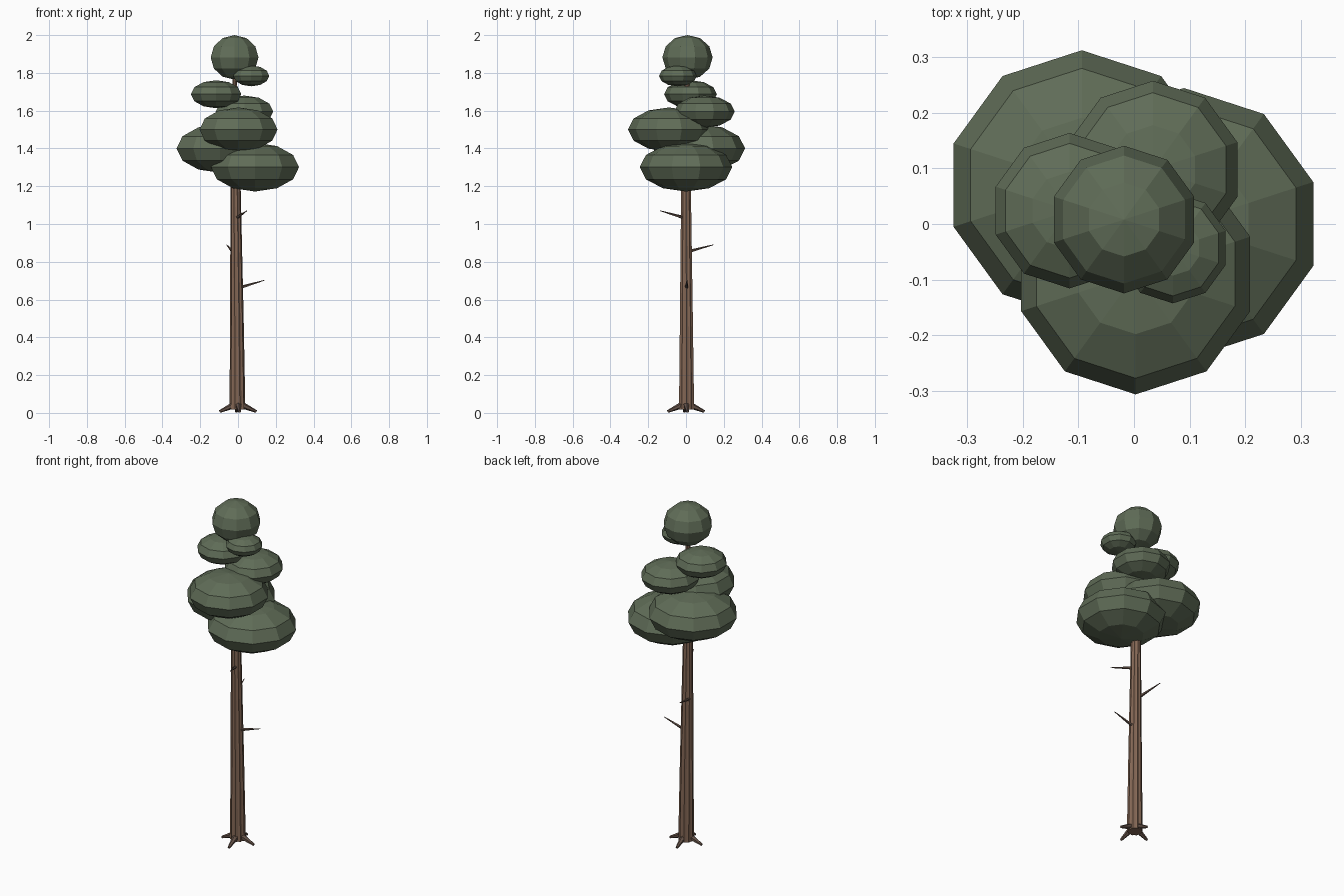
import bpy, bmesh, math
from mathutils import Vector, Matrix

if "Cube" in bpy.data.objects:
    bpy.data.objects.remove(bpy.data.objects["Cube"])


def material(name, rgb):
    m = bpy.data.materials.new(name)
    m.diffuse_color = (*rgb, 1)
    m.use_nodes = True
    m.node_tree.nodes["Principled BSDF"].inputs["Base Color"].default_value = m.diffuse_color
    return m


BARK = material("bark", (0.23, 0.135, 0.09))
DARK_BARK = material("dark_bark", (0.13, 0.085, 0.065))
NEEDLES = material("needles", (0.115, 0.15, 0.095))


def finish(name, bm, mat):
    bmesh.ops.recalc_face_normals(bm, faces=bm.faces)
    mesh = bpy.data.meshes.new(name)
    bm.to_mesh(mesh)
    bm.free()
    mesh.materials.append(mat)
    ob = bpy.data.objects.new(name, mesh)
    bpy.context.collection.objects.link(ob)
    return ob


def limb(name, a, b, r1, r2, mat, sides=6):
    """Tapered stick from a to b."""
    a, b = Vector(a), Vector(b)
    d = b - a
    m = Matrix.Translation((a + b) / 2) @ d.to_track_quat('Z', 'Y').to_matrix().to_4x4()
    bm = bmesh.new()
    bmesh.ops.create_cone(bm, cap_ends=True, segments=sides, radius1=r1,
                          radius2=r2, depth=d.length, matrix=m)
    return finish(name, bm, mat)


# Fluted trunk: ridged rings lofted along a slight lean (x, y, z, radius)
path = [(-0.003, 0.003, 0.018, 0.042), (-0.006, 0.002, 0.5, 0.036),
        (-0.013, 0.0, 1.2, 0.027), (-0.018, 0.006, 1.85, 0.010)]
SIDES = 20
bm = bmesh.new()
rings = []
for x, y, z, r in path:
    ring = []
    for i in range(SIDES):
        t = 2 * math.pi * i / SIDES
        rr = r * (1.0 if i % 2 == 0 else 0.87)
        ring.append(bm.verts.new((x + rr * math.cos(t), y + rr * math.sin(t), z)))
    rings.append(ring)
for lo, hi in zip(rings, rings[1:]):
    for i in range(SIDES):
        j = (i + 1) % SIDES
        bm.faces.new((lo[i], lo[j], hi[j], hi[i]))
bm.faces.new(rings[0][::-1])
bm.faces.new(rings[-1])
finish("trunk", bm, BARK)

# Four flared roots
for k in range(4):
    t = math.radians(90 * k + 5)
    c, s = math.cos(t), math.sin(t)
    limb(f"root_{k + 1}", (0.02 * c, 0.02 * s, 0.042), (0.098 * c, 0.098 * s, 0.007),
         0.018, 0.007, DARK_BARK)

# Dead branch stubs
stubs = [((0.0, 0.003, 0.66), (0.14, 0.005, 0.702)),
         ((-0.025, 0.0, 0.85), (-0.06, 0.145, 0.89)),
         ((-0.012, 0.0, 1.03), (0.047, -0.137, 1.07))]
for k, (a, b) in enumerate(stubs):
    limb(f"branch_stub_{k + 1}", a, b, 0.010, 0.002, DARK_BARK, 5)

# Foliage clumps: flattened low-poly spheres (x, y, z, radius, half height)
clumps = [(0.09, 0.0, 1.301, 0.245, 0.129),
          (-0.094, 0.07, 1.40, 0.243, 0.129),
          (0.003, -0.09, 1.50, 0.217, 0.117),
          (0.034, 0.098, 1.595, 0.160, 0.085),
          (-0.116, 0.024, 1.687, 0.140, 0.074),
          (0.07, -0.043, 1.784, 0.100, 0.055),
          (-0.018, 0.008, 1.882, 0.133, 0.118)]
for k, (x, y, z, r, h) in enumerate(clumps):
    bm = bmesh.new()
    bmesh.ops.create_uvsphere(bm, u_segments=10, v_segments=6, radius=1,
                              matrix=Matrix.Translation((x, y, z)) @ Matrix.Diagonal((r, r, h, 1)))
    finish(f"foliage_clump_{k + 1}", bm, NEEDLES)
